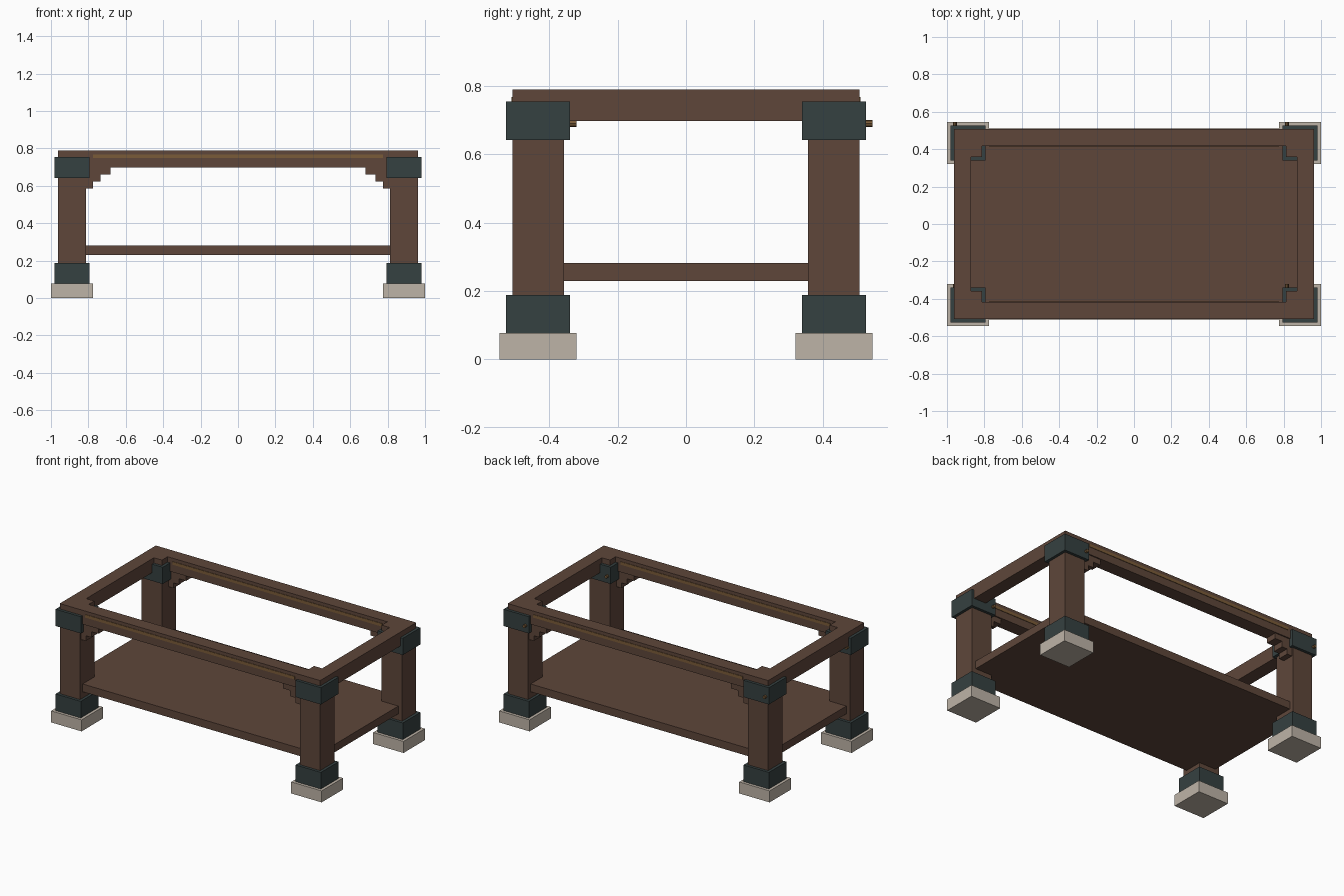
import bpy, bmesh, math
from mathutils import Matrix

if "Cube" in bpy.data.objects:
    bpy.data.objects.remove(bpy.data.objects["Cube"])


def material(name, rgb):
    m = bpy.data.materials.new(name)
    m.diffuse_color = (*rgb, 1)
    m.use_nodes = True
    m.node_tree.nodes["Principled BSDF"].inputs["Base Color"].default_value = m.diffuse_color
    return m


WOOD = material("dark_wood", (0.112, 0.0615, 0.0423))
IRON = material("dark_iron", (0.036, 0.052, 0.052))
STONE = material("pale_stone", (0.515, 0.456, 0.386))
BRASS = material("aged_brass", (0.195, 0.105, 0.04))


def finish(name, bm, mat):
    bmesh.ops.recalc_face_normals(bm, faces=bm.faces)
    me = bpy.data.meshes.new(name)
    bm.to_mesh(me)
    bm.free()
    me.materials.append(mat)
    ob = bpy.data.objects.new(name, me)
    bpy.context.collection.objects.link(ob)
    return ob


def box(name, x, y, z, mat):
    """Box from (min, max) pairs."""
    bm = bmesh.new()
    c = [(a + b) / 2 for a, b in (x, y, z)]
    s = [abs(b - a) for a, b in (x, y, z)]
    bmesh.ops.create_cube(bm, size=1, matrix=Matrix.Translation(c) @ Matrix.Diagonal((*s, 1)))
    return finish(name, bm, mat)


def square_block(name, cx, cy, width, z, mat):
    h = width / 2
    return box(name, (cx - h, cx + h), (cy - h, cy + h), z, mat)


LX, LY = 0.8875, 0.4325      # leg centres
OX, OY = 0.9625, 0.5075      # outer frame half sizes
IX, IY = 0.872, 0.417        # frame opening half sizes
TOP, UNDER = 0.79, 0.697

# Legs with stone feet, iron sleeves, brass pegs and stepped brackets
for sx, xn in ((-1, "left"), (1, "right")):
    for sy, yn in ((-1, "front"), (1, "back")):
        tag = f"{yn}_{xn}"
        cx, cy = sx * LX, sy * LY
        square_block(f"{tag}_foot", cx, cy, 0.225, (0, 0.077), STONE)
        square_block(f"{tag}_lower_sleeve", cx, cy, 0.187, (0.077, 0.188), IRON)
        square_block(f"{tag}_leg", cx, cy, 0.15, (0.077, TOP), WOOD)
        square_block(f"{tag}_upper_sleeve", cx, cy, 0.187, (0.642, 0.754), IRON)

        # peg on the rear face of each upper sleeve
        bm = bmesh.new()
        bmesh.ops.create_cone(
            bm, cap_ends=True, segments=8, radius1=0.01, radius2=0.01, depth=0.03,
            matrix=Matrix.Translation((cx - 0.07, cy + 0.0975, 0.69)) @ Matrix.Rotation(math.pi / 2, 4, 'X'))
        finish(f"{tag}_peg", bm, BRASS)

        # stepped bracket: profile extruded along y
        profile = [(0.83, UNDER + 0.01), (0.83, 0.587), (0.775, 0.587), (0.775, 0.622), (0.735, 0.622),
                   (0.735, 0.66), (0.682, 0.66), (0.682, UNDER + 0.01)]
        bm = bmesh.new()
        f = bm.faces.new([bm.verts.new((sx * x, sy * 0.425, z)) for x, z in profile])
        ext = bmesh.ops.extrude_face_region(bm, geom=[f])
        bmesh.ops.translate(bm, vec=(0, sy * 0.075, 0),
                            verts=[v for v in ext["geom"] if isinstance(v, bmesh.types.BMVert)])
        finish(f"{tag}_bracket", bm, WOOD)

# Top frame rails and brass inlay strips on both faces of the long rails
for s, n in ((-1, "front"), (1, "back")):
    box(f"{n}_rail", (-OX, OX), (s * IY, s * OY), (UNDER, TOP), WOOD)
    for y, side in ((IY, "inner"), (OY, "outer")):
        box(f"{n}_{side}_inlay", (-0.775, 0.775), (s * y - 0.003, s * y + 0.003), (0.748, 0.768), BRASS)
for s, n in ((-1, "left"), (1, "right")):
    box(f"{n}_rail", (s * IX, s * OX), (-IY, IY), (UNDER, TOP), WOOD)

# Lower shelf
box("lower_shelf", (-0.935, 0.935), (-0.48, 0.48), (0.23, 0.282), WOOD)
